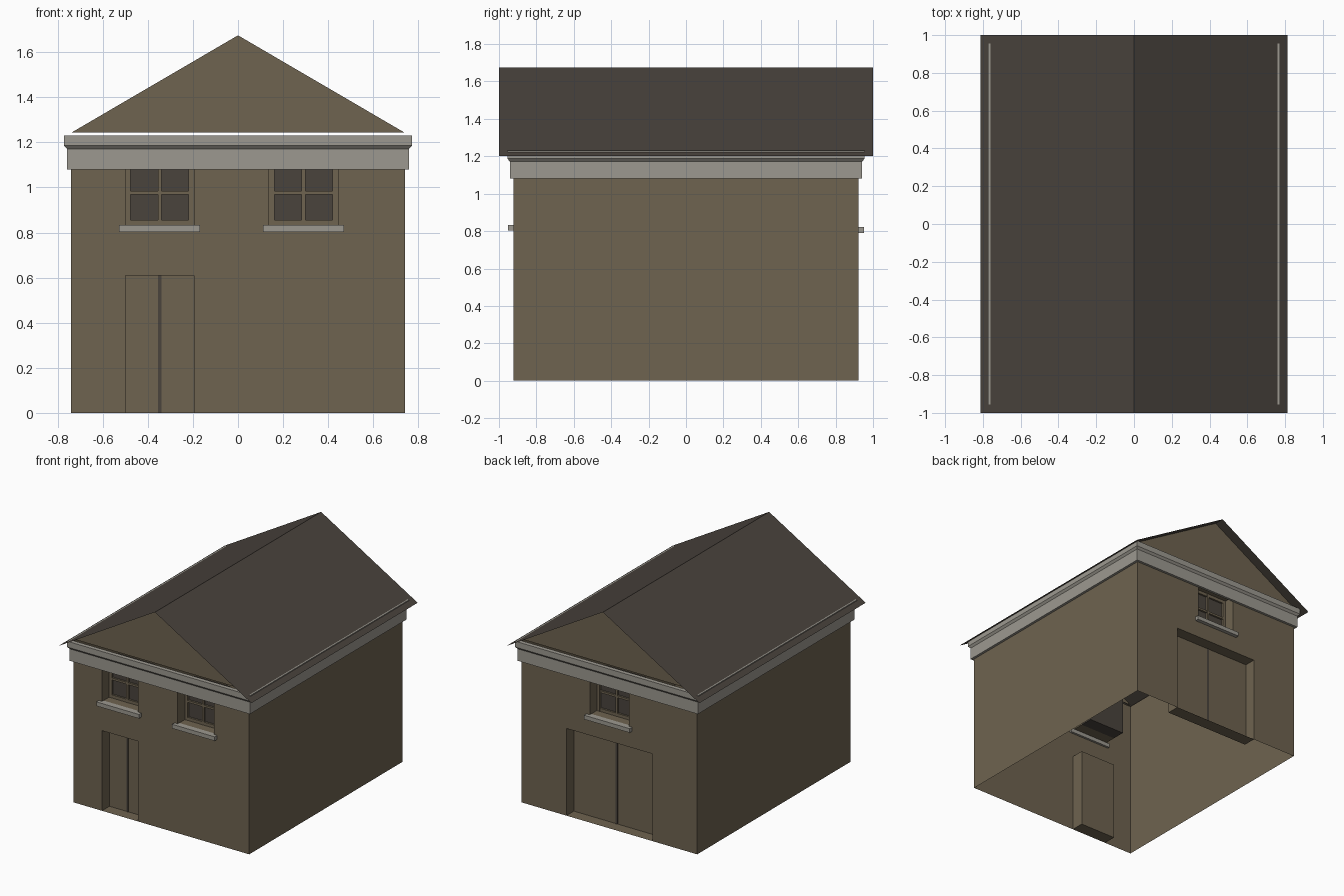
import bpy
import bmesh
from mathutils import Vector

if "Cube" in bpy.data.objects:
    bpy.data.objects.remove(bpy.data.objects["Cube"])

HX, HY, WALL_TOP = 0.74, 0.922, 1.231      # wall half sizes and height
RIDGE, GABLE_BASE = 1.675, 1.243
SLOPE = (RIDGE - GABLE_BASE) / HX
DEPTH = 0.09                               # depth of door and window recesses
BAR = 0.016                                # glazing bar and door gap width


def material(name, color):
    m = bpy.data.materials.new(name)
    m.use_nodes = True
    m.diffuse_color = (*color, 1)
    bsdf = m.node_tree.nodes["Principled BSDF"]
    bsdf.inputs["Base Color"].default_value = (*color, 1)
    bsdf.inputs["Roughness"].default_value = 0.9
    return m


BRICK = material("brown wall", (0.156, 0.125, 0.08))
DARK = material("dark slate", (0.067, 0.056, 0.046))
STONE = material("grey stone", (0.335, 0.318, 0.278))


def finish(name, bm, mat):
    mesh = bpy.data.meshes.new(name)
    bm.to_mesh(mesh)
    bm.free()
    mesh.materials.append(mat)
    obj = bpy.data.objects.new(name, mesh)
    bpy.context.collection.objects.link(obj)
    return obj


def face(bm, points, out):
    """Add a flat face whose normal points along out."""
    f = bm.faces.new([bm.verts.new(p) for p in points])
    f.normal_update()
    if f.normal.dot(Vector(out)) < 0:
        f.normal_flip()


def box(name, x, y, z, mat):
    """Box from three (min, max) ranges."""
    bm = bmesh.new()
    bmesh.ops.create_cube(bm, size=1)
    for v in bm.verts:
        v.co = [(a + b) / 2 + c * abs(b - a) for c, (a, b) in zip(v.co, (x, y, z))]
    return finish(name, bm, mat)


def end_wall(name, side, openings):
    """Wall sheet facing side * y, with a recess behind each opening."""
    bm = bmesh.new()
    y, back = side * HY, side * (HY - DEPTH)
    xs = sorted({-HX, HX, *(v for o in openings for v in o[:2])})
    zs = sorted({0, WALL_TOP, *(v for o in openings for v in o[2:])})
    for xa, xb in zip(xs, xs[1:]):
        for za, zb in zip(zs, zs[1:]):
            mx, mz = (xa + xb) / 2, (za + zb) / 2
            if not any(o[0] < mx < o[1] and o[2] < mz < o[3] for o in openings):
                face(bm, [(xa, y, za), (xb, y, za), (xb, y, zb), (xa, y, zb)], (0, side, 0))
    for xa, xb, za, zb in openings:
        for x, d in ((xa, 1), (xb, -1)):
            face(bm, [(x, y, za), (x, back, za), (x, back, zb), (x, y, zb)], (d, 0, 0))
        for z, d in ((za, 1), (zb, -1)):
            face(bm, [(xa, y, z), (xb, y, z), (xb, back, z), (xa, back, z)], (0, 0, d))
    bmesh.ops.remove_doubles(bm, verts=bm.verts, dist=1e-5)
    finish(name, bm, BRICK)


def window(name, side, xa, xb, za, zb):
    """Dark glass, brown frame with a cross of bars, stone sill."""
    y = side * (HY - DEPTH)
    glass = side * (HY - DEPTH - 0.01)
    box(name + "_glass", (xa, xb), (glass, side * (HY - 0.2)), (za, zb), DARK)
    edge, cx, cz = 0.024, (xa + xb) / 2, (za + zb) / 2
    front = y + side * 0.005
    for part, a, b in (("right_stile", xa, xa + edge), ("left_stile", xb - edge, xb),
                       ("mullion", cx - BAR / 2, cx + BAR / 2)):
        box(name + "_" + part, (a, b), (glass, front), (za, zb), BRICK)
    for part, a, b in (("bottom_rail", za, za + edge), ("top_rail", zb - edge, zb),
                       ("transom", cz - BAR / 2, cz + BAR / 2)):
        box(name + "_" + part, (xa, xb), (glass, front - side * 0.001), (a, b), BRICK)
    box(name + "_sill", (xa - 0.027, xb + 0.027), (side * 0.951, side * 0.905),
        (za - 0.03, za + 0.001), STONE)


def double_door(name, side, xa, xb, za, zb):
    """Flat door panel with a dark gap down the middle."""
    y, cx = side * (HY - DEPTH), (xa + xb) / 2
    box(name + "_panel", (xa, xb), (y - side * 0.01, y), (za, zb), BRICK)
    box(name + "_gap", (cx - BAR / 2, cx + BAR / 2), (y, y + side * 0.004), (za, zb), DARK)


# End walls with their doors and windows
front_door = (-0.5, -0.195, 0, 0.61)
front_windows = {"front_right_window": (-0.5, -0.195, 0.832, 1.122),
                 "front_left_window": (0.138, 0.443, 0.832, 1.122)}
back_door = (-0.362, 0.362, 0, 0.664)
back_window = (-0.165, 0.165, 0.82, 1.122)
end_wall("front_wall", -1, [front_door, *front_windows.values()])
end_wall("back_wall", 1, [back_door, back_window])
double_door("front_door", -1, *front_door)
double_door("back_door", 1, *back_door)
for label, opening in front_windows.items():
    window(label, -1, *opening)
window("back_window", 1, *back_window)

# Plain side walls
for label, s in (("left", 1), ("right", -1)):
    bm = bmesh.new()
    x = s * HX
    face(bm, [(x, -HY, 0), (x, HY, 0), (x, HY, WALL_TOP), (x, -HY, WALL_TOP)], (s, 0, 0))
    finish(label + "_side_wall", bm, BRICK)

# Gables
for label, s in (("front", -1), ("back", 1)):
    bm = bmesh.new()
    y = s * HY
    face(bm, [(-HX, y, GABLE_BASE), (HX, y, GABLE_BASE), (0, y, RIDGE)], (0, s, 0))
    finish(label + "_gable", bm, BRICK)

# Roof sheet
bm = bmesh.new()
EAVE = 0.813
for s in (-1, 1):
    z = RIDGE - SLOPE * EAVE
    face(bm, [(0, -1, RIDGE), (0, 1, RIDGE), (s * EAVE, 1, z), (s * EAVE, -1, z)], (0, 0, 1))
bmesh.ops.remove_doubles(bm, verts=bm.verts, dist=1e-5)
finish("roof", bm, DARK)

# Frieze and cornice: a moulding profile (offset, height) swept round the walls
profile = [(0, 1.08), (0.019, 1.08), (0.019, 1.171), (0.033, 1.187),
           (0.033, WALL_TOP), (0, WALL_TOP)]
bm = bmesh.new()
rings = [[bm.verts.new((sx * (HX + o), sy * (HY + o), z))
          for sx, sy in ((-1, -1), (1, -1), (1, 1), (-1, 1))] for o, z in profile]
for low, high in zip(rings, rings[1:]):
    for i in range(4):
        j = (i + 1) % 4
        bm.faces.new([low[i], low[j], high[j], high[i]])
finish("cornice", bm, STONE)
